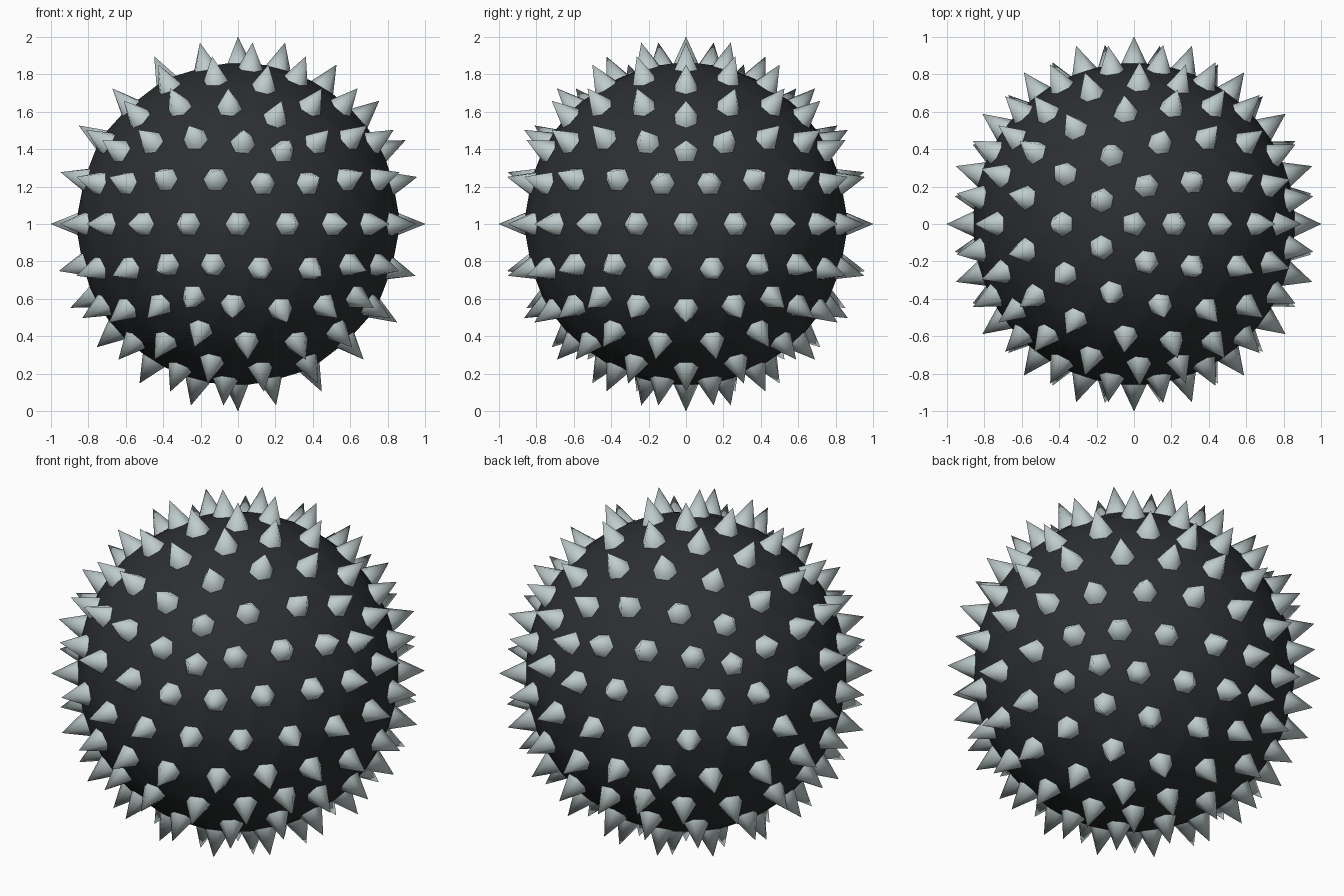
import bpy, bmesh

if "Cube" in bpy.data.objects:
    bpy.data.objects.remove(bpy.data.objects["Cube"])

BODY_R, TIP_R, BASE_R = 0.866, 1.0, 0.069


def material(name, color):
    m = bpy.data.materials.new(name)
    m.diffuse_color = color
    m.use_nodes = True
    m.node_tree.nodes["Principled BSDF"].inputs["Base Color"].default_value = m.diffuse_color
    return m


# ball: icosphere whose corners are cut off, each cut becoming a spike base
bm = bmesh.new()
bmesh.ops.create_icosphere(bm, subdivisions=3, radius=BODY_R)
corners = [v.co.normalized() for v in bm.verts]
bases = bmesh.ops.bevel(bm, geom=bm.verts[:], offset=BASE_R, offset_type='OFFSET',
                        segments=1, profile=0.5, affect='VERTICES')["faces"]
for f in bm.faces:
    f.smooth = True
bases = [f for f in bases if f.is_valid]

# sharp crease around each spike base
for f in bases:
    for e in f.edges:
        e.smooth = False

# spikes: pull the middle of each base out to a point
for f in bases:
    centre = f.calc_center_median()
    direction = max(corners, key=lambda d: d.dot(centre))
    poked = bmesh.ops.poke(bm, faces=[f])
    poked["verts"][0].co = direction * TIP_R
    for side in poked["faces"]:
        side.material_index = 1
        side.smooth = True

bmesh.ops.recalc_face_normals(bm, faces=bm.faces[:])
mesh = bpy.data.meshes.new("spiked_ball")
bm.to_mesh(mesh)
bm.free()
mesh.materials.append(material("dark_body", (0.025, 0.028, 0.03, 1)))
mesh.materials.append(material("pale_spikes", (0.52, 0.6, 0.6, 1)))
ball = bpy.data.objects.new("spiked_ball", mesh)
ball.location.z = 1.0
bpy.context.collection.objects.link(ball)
